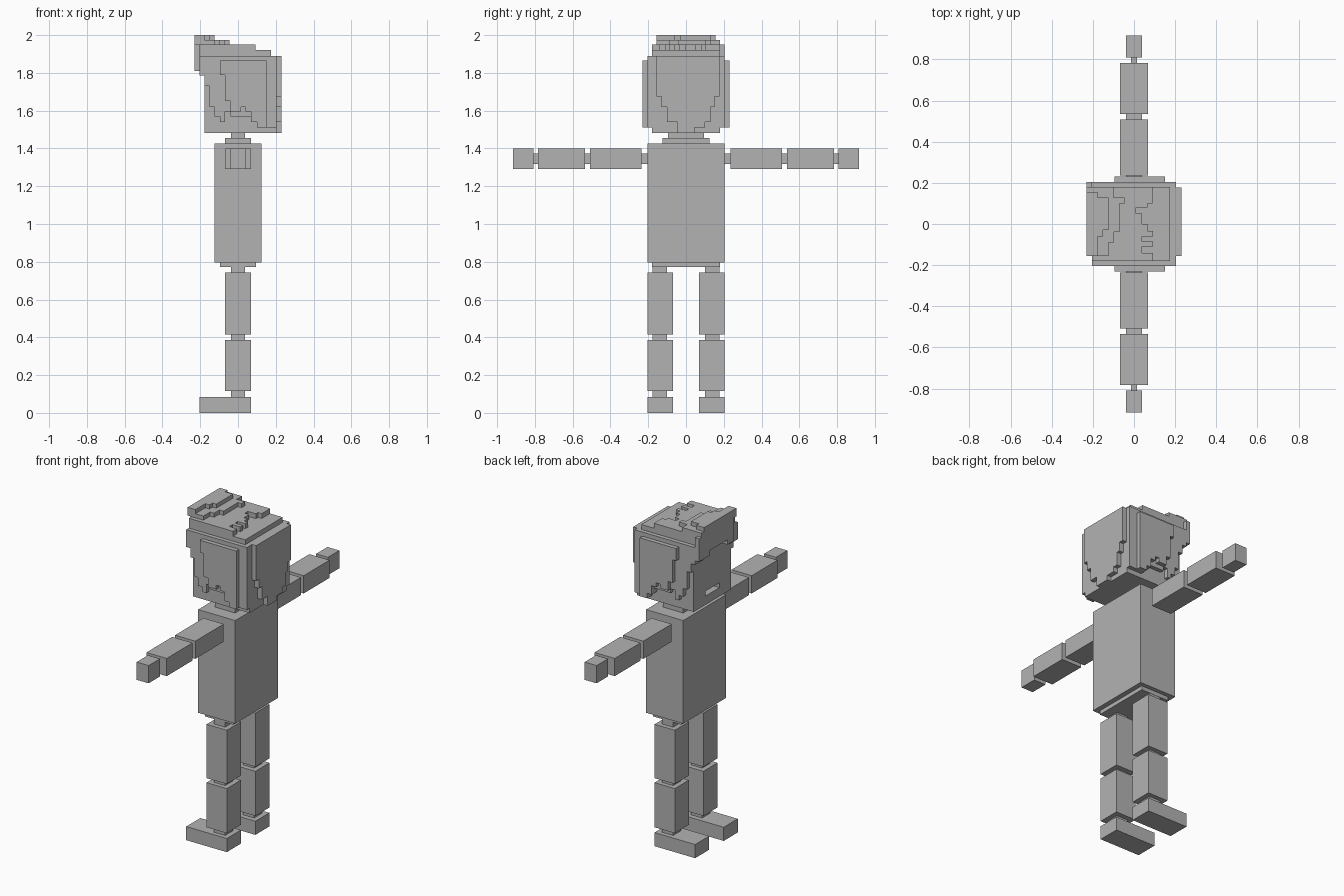
import bpy, bmesh

grey = bpy.data.materials.new("plain grey")
grey.diffuse_color = (0.45, 0.45, 0.45, 1)


def finish(name, bm):
    bmesh.ops.recalc_face_normals(bm, faces=bm.faces)
    mesh = bpy.data.meshes.new(name)
    bm.to_mesh(mesh)
    bm.free()
    mesh.materials.append(grey)
    obj = bpy.data.objects.new(name, mesh)
    bpy.context.collection.objects.link(obj)
    return obj


def prism(name, pts, axis, lo, hi):
    """Extrude a flat outline along an axis; the outline uses the other two axes in order."""
    def place(p, h):
        c = list(p)
        c.insert(axis, h)
        return c
    bm = bmesh.new()
    face = bm.faces.new([bm.verts.new(place(p, lo)) for p in pts])
    ext = bmesh.ops.extrude_face_region(bm, geom=[face])["geom"]
    for v in ext:
        if isinstance(v, bmesh.types.BMVert):
            v.co[axis] = hi
    return finish(name, bm)


def box(name, x, y, z):
    return prism(name, [(x[0], y[0]), (x[1], y[0]), (x[1], y[1]), (x[0], y[1])], 2, *z)


def both(name, x, y, z):
    """Same block on the two sides of the body."""
    box("left_" + name, x, y, z)
    box("right_" + name, x, (-y[1], -y[0]), z)


def stepped(name, start, rows, z):
    """Hair layer with a stepped rear edge; rows are (y, rear x), ending with (y, None)."""
    pts = [(start, rows[-1][0]), (start, rows[0][0])]
    for (y, x), (y2, _) in zip(rows, rows[1:]):
        pts += [(x, y), (x, y2)]
    return prism(name, pts, 2, *z)


LIMB, JOINT = (-0.068, 0.068), (-0.038, 0.038)

# Torso, hips and neck
box("torso", (-0.125, 0.125), (-0.205, 0.205), (0.797, 1.425))
box("hips", (-0.095, 0.095), (-0.18, 0.18), (0.773, 0.797))
box("collar", LIMB, (-0.125, 0.125), (1.425, 1.455))
box("neck", JOINT, (-0.095, 0.095), (1.455, 1.482))

# Legs
LEG_Y, LEG_JOINT_Y = (0.07, 0.205), (0.1, 0.178)
both("foot", (-0.205, 0.068), LEG_Y, (0, 0.083))
both("ankle", JOINT, LEG_JOINT_Y, (0.083, 0.115))
both("shin", LIMB, LEG_Y, (0.115, 0.387))
both("knee", JOINT, LEG_JOINT_Y, (0.387, 0.414))
both("thigh", LIMB, LEG_Y, (0.414, 0.742))
both("hip_joint", JOINT, LEG_JOINT_Y, (0.742, 0.773))

# Arms
ARM_Z, ARM_JOINT_Z = (1.292, 1.4), (1.318, 1.373)
both("shoulder", JOINT, (0.205, 0.235), ARM_JOINT_Z)
both("upper_arm", LIMB, (0.235, 0.508), ARM_Z)
both("elbow", JOINT, (0.508, 0.535), ARM_JOINT_Z)
both("forearm", LIMB, (0.535, 0.783), ARM_Z)
both("wrist", (-0.014, 0.014), (0.783, 0.808), ARM_JOINT_Z)
both("hand", (-0.04, 0.04), (0.808, 0.917), ARM_Z)

# Head with a recessed mouth
head = box("head", (-0.178, 0.175), (-0.18, 0.18), (1.482, 1.89))
cutter = box("mouth_cutter", (-0.25, -0.125), (-0.068, 0.068), (1.535, 1.565))
cutter.hide_render = True
cutter.hide_viewport = True
cut = head.modifiers.new("mouth", "BOOLEAN")
cut.object = cutter
cut.operation = "DIFFERENCE"
cut.solver = "EXACT"

# Side hair: two ragged layers on each side
inner = [(-0.205, 1.89), (-0.205, 1.785), (-0.178, 1.785), (-0.178, 1.73), (-0.15, 1.73),
         (-0.15, 1.62), (-0.125, 1.62), (-0.125, 1.57), (-0.095, 1.57), (-0.095, 1.54),
         (-0.07, 1.54), (-0.07, 1.595), (-0.04, 1.595), (-0.04, 1.57), (0.07, 1.57),
         (0.07, 1.54), (0.1, 1.54), (0.1, 1.51), (0.203, 1.51), (0.203, 1.89)]
outer = [(-0.095, 1.865), (-0.095, 1.79), (-0.07, 1.79), (-0.07, 1.65), (-0.04, 1.65),
         (-0.04, 1.595), (0.015, 1.595), (0.015, 1.62), (0.04, 1.62), (0.04, 1.595),
         (0.07, 1.595), (0.07, 1.54), (0.1, 1.54), (0.1, 1.51), (0.15, 1.51), (0.15, 1.865)]
for side, s in (("left", 1), ("right", -1)):
    prism(side + "_side_hair_inner", inner, 1, 0.18 * s, 0.205 * s)
    prism(side + "_side_hair_outer", outer, 1, 0.205 * s, 0.231 * s)

# Back hair: a flat layer, then one tapering to the nape
box("back_hair_inner", (0.175, 0.203), (-0.18, 0.18), (1.482, 1.89))
prism("back_hair_outer", [
    (-0.155, 1.89), (-0.155, 1.675), (-0.13, 1.675), (-0.13, 1.62), (-0.1, 1.62),
    (-0.1, 1.54), (-0.045, 1.54), (-0.045, 1.482), (0.045, 1.482), (0.045, 1.51),
    (0.1, 1.51), (0.1, 1.54), (0.13, 1.54), (0.13, 1.62), (0.15, 1.62), (0.15, 1.675),
    (0.178, 1.675), (0.178, 1.89)], 0, 0.203, 0.231)

# Fringe overhanging the forehead
prism("fringe_inner", [
    (-0.18, 1.89), (-0.18, 1.785), (-0.125, 1.785), (-0.125, 1.81), (-0.07, 1.81),
    (-0.07, 1.84), (0.07, 1.84), (0.07, 1.81), (0.125, 1.81), (0.125, 1.785),
    (0.18, 1.785), (0.18, 1.89)], 0, -0.205, -0.178)
prism("fringe_outer", [
    (-0.125, 1.95), (-0.125, 1.81), (-0.07, 1.81), (-0.07, 1.84), (0.1, 1.84),
    (0.1, 1.81), (0.205, 1.81), (0.205, 1.95)], 0, -0.231, -0.205)

# Crown: stepped layers rising toward the front
box("crown_base", (-0.205, 0.175), (-0.18, 0.18), (1.89, 1.92))
stepped("crown_middle", -0.205, [
    (0.18, 0.09), (0.1, 0.065), (0.08, 0.01), (0.05, 0.04), (0.0, 0.065), (-0.035, 0.092),
    (-0.06, 0.04), (-0.085, 0.092), (-0.11, 0.04), (-0.14, 0.092), (-0.18, None)], (1.92, 1.95))
stepped("quiff_lower", -0.231, [
    (0.18, -0.1), (0.13, -0.045), (0.1, -0.07), (-0.04, -0.098), (-0.09, -0.125),
    (-0.155, None)], (1.95, 1.975))
stepped("quiff_upper", -0.231, [
    (0.155, -0.178), (0.13, -0.125), (-0.03, -0.15), (-0.06, -0.178), (-0.155, None)],
    (1.975, 2.0))
